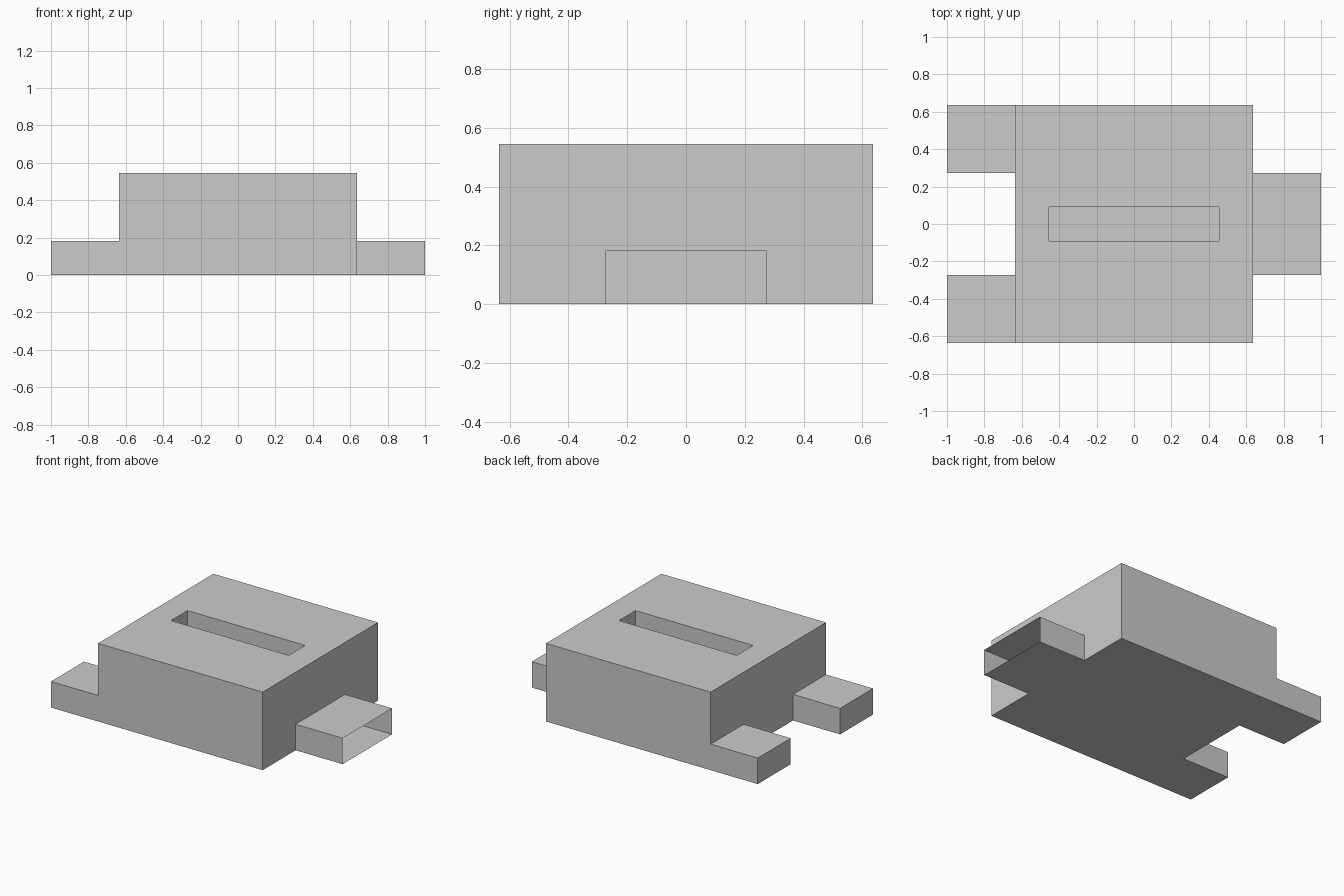
import bpy, bmesh
from mathutils import Vector

if "Cube" in bpy.data.objects:
    bpy.data.objects.remove(bpy.data.objects["Cube"])

U = 1 / 11                      # design unit: the whole part is 22 units long
XS = [-11 * U, -7 * U, 7 * U, 11 * U]
YS = [-7 * U, -3 * U, 3 * U, 7 * U]
FOOT_H, BODY_H, SLOT_DEPTH = 2 * U, 6 * U, 4 * U
SLOT_SCALE = (5 / 7, 1 / 7, 1)

bm = bmesh.new()


def raise_faces(faces, height):
    """Extrude a connected region straight up."""
    geom = bmesh.ops.extrude_face_region(bm, geom=faces)["geom"]
    verts = [g for g in geom if isinstance(g, bmesh.types.BMVert)]
    bmesh.ops.translate(bm, verts=verts, vec=(0, 0, height))
    return [g for g in geom if isinstance(g, bmesh.types.BMFace)]


# Footprint: two prongs on the left, full body, one tongue on the right
cells = [(0, 0), (0, 2), (1, 0), (1, 1), (1, 2), (2, 1)]
grid = [[bm.verts.new((x, y, 0)) for y in YS] for x in XS]
plan = [bm.faces.new((grid[i][j], grid[i + 1][j], grid[i + 1][j + 1], grid[i][j + 1]))
        for i, j in cells]
bmesh.ops.delete(bm, geom=[v for v in bm.verts if not v.link_faces], context='VERTS')

# Low base, then the taller body block
tops = raise_faces(plan, FOOT_H)
middle = [f for f in tops if abs(f.calc_center_median().x) < 0.1]
lid = raise_faces(middle, BODY_H - FOOT_H)
lid = bmesh.ops.dissolve_faces(bm, faces=lid)["region"]

# Card slot sunk into the top
rim = bmesh.ops.extrude_discrete_faces(bm, faces=lid)["faces"]
bmesh.ops.scale(bm, verts=rim[0].verts[:], vec=SLOT_SCALE)
floor = bmesh.ops.extrude_discrete_faces(bm, faces=rim)["faces"]
bmesh.ops.translate(bm, verts=floor[0].verts[:], vec=(0, 0, -SLOT_DEPTH))

# Clean normals, then leave the end of the tongue open
bmesh.ops.recalc_face_normals(bm, faces=bm.faces[:])
end = [f for f in bm.faces if f.calc_center_median().x > 0.99]
bmesh.ops.delete(bm, geom=end, context='FACES_ONLY')
bmesh.ops.dissolve_limit(bm, angle_limit=0.01, verts=bm.verts[:], edges=bm.edges[:])

mesh = bpy.data.meshes.new("interlocking_slot_base")
bm.to_mesh(mesh)
bm.free()
bpy.context.collection.objects.link(bpy.data.objects.new("interlocking_slot_base", mesh))
